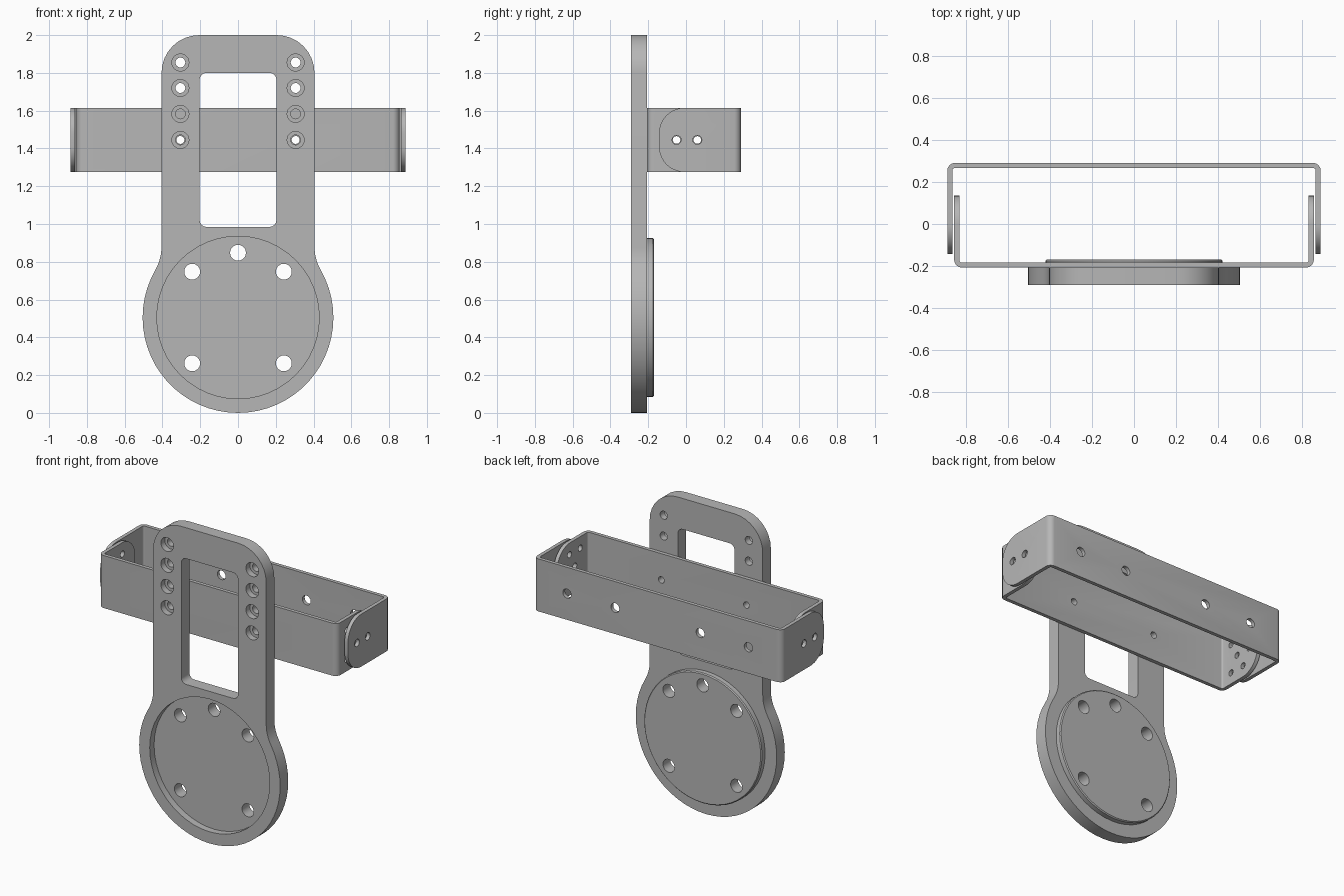
import bpy, bmesh, math
from mathutils import Vector

cube = bpy.data.objects.get("Cube")
if cube:
    bpy.data.objects.remove(cube, do_unlink=True)

GREY = (0.47, 0.47, 0.47, 1)
metal = bpy.data.materials.new("grey metal")
metal.use_nodes = True
metal.diffuse_color = GREY
metal.node_tree.nodes["Principled BSDF"].inputs["Base Color"].default_value = GREY

FRONT, PLATE_BACK = -0.29, -0.207   # depth of the face plate
DISC_Z = 0.505                      # centre height of the round end
Z0, Z1 = 1.275, 1.615               # height span of the brackets
MID = (Z0 + Z1) / 2
SHEET = 0.024                       # bracket sheet thickness


def arc(cx, cy, r, a0, a1, n):
    angles = [math.radians(a0 + (a1 - a0) * i / n) for i in range(n + 1)]
    return [(cx + r * math.cos(a), cy + r * math.sin(a)) for a in angles]


def circle(cx, cy, r, n=24):
    return arc(cx, cy, r, 0, 360, n)[:-1]


def rounded(corners, n=6):
    """Polygon from (x, y, radius) corners."""
    out = []
    for i, (x, y, r) in enumerate(corners):
        p = Vector((x, y))
        if r == 0:
            out.append(p)
            continue
        d1 = (Vector(corners[i - 1][:2]) - p).normalized()
        d2 = (Vector(corners[(i + 1) % len(corners)][:2]) - p).normalized()
        half = d1.angle(d2) / 2
        a, b = (p + d * r / math.tan(half) for d in (d1, d2))
        c = p + (d1 + d2).normalized() * r / math.sin(half)
        out += [c + (a - c).lerp(b - c, k / n).normalized() * r for k in range(n + 1)]
    return out


def prism(name, outline, axis, lo, hi, bevel_rule=None, offset=0, segments=1):
    """Extrude a 2D outline along an axis, optionally bevelling chosen edges."""
    place = {"x": lambda u, v, w: (w, u, v),
             "y": lambda u, v, w: (u, w, v),
             "z": lambda u, v, w: (u, v, w)}[axis]
    bm = bmesh.new()
    base = bm.faces.new([bm.verts.new(place(u, v, lo)) for u, v in outline])
    ext = bmesh.ops.extrude_face_region(bm, geom=[base])
    shift = Vector(place(0, 0, hi - lo))
    bmesh.ops.translate(bm, vec=shift,
                        verts=[v for v in ext["geom"] if isinstance(v, bmesh.types.BMVert)])
    bmesh.ops.recalc_face_normals(bm, faces=bm.faces)
    if bevel_rule:
        edges = [e for e in bm.edges if bevel_rule(e)]
        bmesh.ops.bevel(bm, geom=edges, offset=offset, segments=segments,
                        profile=0.5, affect="EDGES")
    mesh = bpy.data.meshes.new(name)
    bm.to_mesh(mesh)
    bm.free()
    mesh.materials.append(metal)
    obj = bpy.data.objects.new(name, mesh)
    bpy.context.collection.objects.link(obj)
    return obj


def cut(obj, *shape):
    """Subtract a prism from an object, then remove the cutter."""
    cutter = prism("cutter", *shape)
    mod = obj.modifiers.new("cut", "BOOLEAN")
    mod.operation, mod.solver, mod.object = "DIFFERENCE", "EXACT", cutter
    bpy.context.view_layer.objects.active = obj
    bpy.ops.object.modifier_apply(modifier=mod.name)
    bpy.data.objects.remove(cutter, do_unlink=True)


# Face plate: rounded arm flowing through neck fillets into a round end
NECK, ARM, RING = 0.25, 0.405, 0.505
neck_z = DISC_Z + math.sqrt((RING + NECK) ** 2 - (ARM + NECK) ** 2)
sweep = math.degrees(math.atan2(neck_z - DISC_Z, ARM + NECK))
half = (arc(ARM - 0.2, 1.8, 0.2, 90, 0, 8)
        + arc(ARM + NECK, neck_z, NECK, 180, 180 + sweep, 6)
        + arc(0, DISC_Z, RING, sweep, -90, 20))
outline = half + [(-x, z) for x, z in reversed(half[:-1])]
plate = prism("face_plate", outline, "y", FRONT, PLATE_BACK)

# Arm window and round front recess
w, r = 0.203, 0.035
cut(plate, rounded([(-w, 0.985, r), (w, 0.985, r), (w, 1.8, r), (-w, 1.8, r)]),
    "y", -0.4, 0)
cut(plate, circle(0, DISC_Z, 0.43, 48), "y", -0.4, FRONT + 0.045)

# Raised boss behind the round end
boss = prism("rear_boss", circle(0, DISC_Z, 0.422, 48), "y", PLATE_BACK - 0.01, -0.17,
             lambda e: all(v.co.y > -0.18 for v in e.verts), 0.006)

# Bolt holes through the round end
for angle in (45, 90, 135, 225, 315):
    a = math.radians(angle)
    hole = circle(0.343 * math.cos(a), DISC_Z + 0.343 * math.sin(a), 0.042)
    for part in (plate, boss):
        cut(part, hole, "y", -0.4, 0)

# Counterbored holes down both sides of the arm
for side in (-1, 1):
    for z in (1.855, 1.72, 1.583, MID):
        cut(plate, circle(side * 0.305, z, 0.045), "y", -0.4, FRONT + 0.04)
        cut(plate, circle(side * 0.305, z, 0.026), "y", -0.4, 0)


def bracket(name, width, back, tip):
    """U-shaped sheet bracket with rounded arm ends."""
    s = 1 if tip > back else -1
    inner, floor = width - SHEET, back + s * SHEET
    profile = rounded([(-width, back, 0.035), (width, back, 0.035), (width, tip, 0),
                       (inner, tip, 0), (inner, floor, 0.011), (-inner, floor, 0.011),
                       (-inner, tip, 0), (-width, tip, 0)], 4)
    at_tip = lambda e: (all(abs(v.co.y - tip) < 1e-4 for v in e.verts)
                        and abs(e.verts[0].co.z - e.verts[1].co.z) < 1e-4)
    return prism(name, profile, "z", Z0, Z1, at_tip, 0.135, 10)


front_bracket = bracket("front_bracket", 0.855, PLATE_BACK, 0.135)
rear_bracket = bracket("rear_bracket", 0.888, 0.29, -0.143)

# Mounting holes in the bracket walls
for side in (-1, 1):
    cut(front_bracket, circle(side * 0.305, MID, 0.021), "y", -0.4, 0)
    for x in (0.305, 0.65):
        cut(rear_bracket, circle(side * x, MID, 0.03), "y", 0.2, 0.4)

# Pivot and tilt holes in the bracket arms
PIVOT, REACH = -0.05, 0.11
for y in (PIVOT, PIVOT + REACH):
    cut(rear_bracket, circle(y, MID, 0.024, 16), "x", -1, 1)
cut(front_bracket, circle(PIVOT, MID, 0.02, 16), "x", -1, 1)
for y, z in circle(PIVOT, MID, REACH, 6):
    if y > PIVOT - 0.1:
        cut(front_bracket, circle(y, z, 0.02, 16), "x", -1, 1)

# Smooth curved walls, keep sharp edges
bpy.ops.object.select_all(action="DESELECT")
for part in (plate, boss, front_bracket, rear_bracket):
    part.select_set(True)
bpy.context.view_layer.objects.active = plate
bpy.ops.object.shade_smooth_by_angle(angle=math.radians(30))
